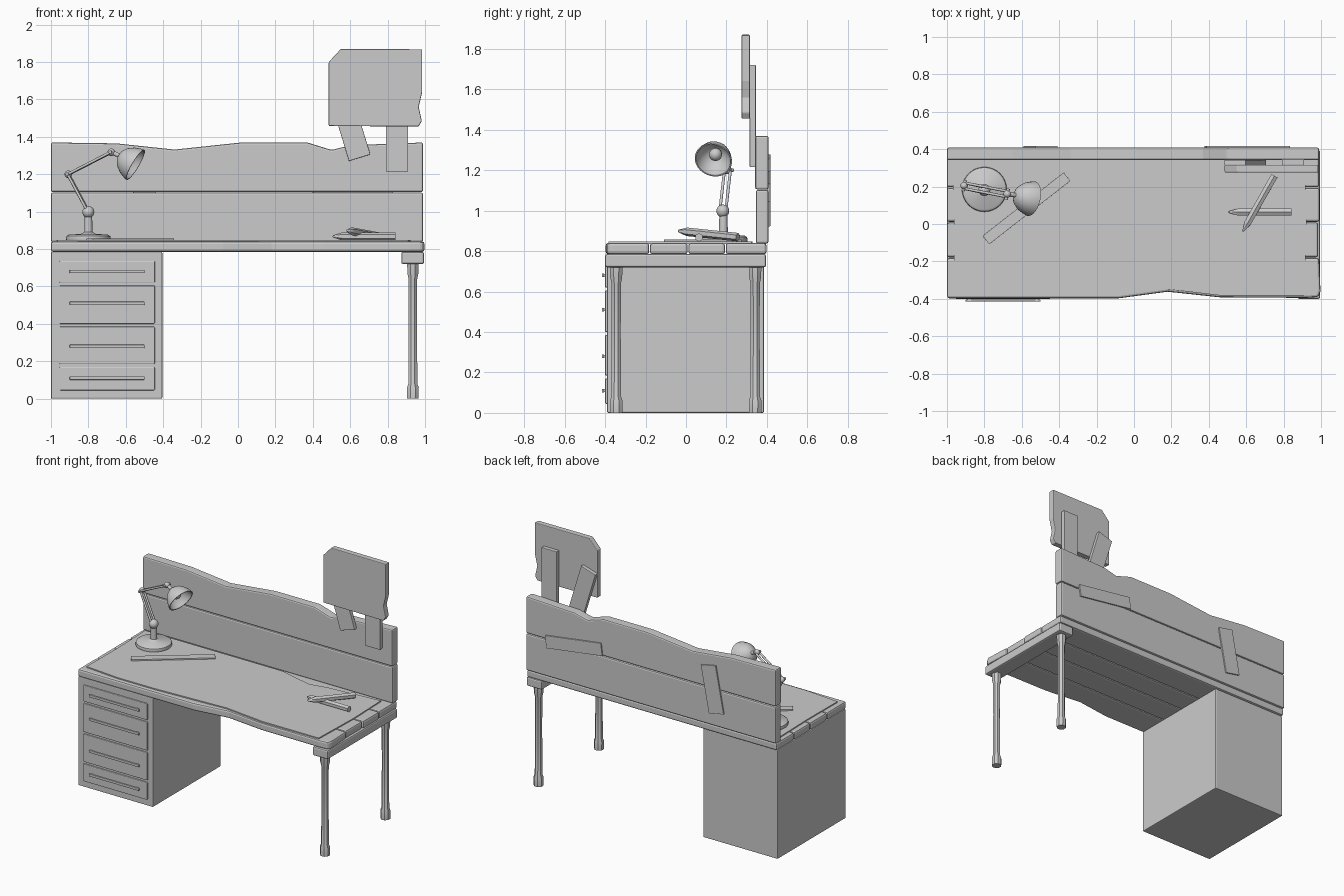
import bpy, bmesh
from math import radians, cos, sin, pi
from mathutils import Vector, Matrix

if "Cube" in bpy.data.objects:
    bpy.data.objects.remove(bpy.data.objects["Cube"])


def finish(name, bm, bevel=0.0, smooth=False):
    bmesh.ops.recalc_face_normals(bm, faces=bm.faces)
    me = bpy.data.meshes.new(name)
    bm.to_mesh(me)
    bm.free()
    ob = bpy.data.objects.new(name, me)
    bpy.context.collection.objects.link(ob)
    if bevel:
        m = ob.modifiers.new("bevel", "BEVEL")
        m.width, m.segments, m.limit_method = bevel, 2, 'ANGLE'
    if smooth:
        bpy.context.view_layer.objects.active = ob
        ob.select_set(True)
        bpy.ops.object.shade_smooth_by_angle(angle=radians(40))
        ob.select_set(False)
    return ob


def box(name, x, y, z, bevel=0.008, tilt=0, axis='Y'):
    """Box from min/max ranges, optionally turned about its centre."""
    bm = bmesh.new()
    c = Vector([(r[0] + r[1]) / 2 for r in (x, y, z)])
    s = [r[1] - r[0] for r in (x, y, z)]
    mat = Matrix.Translation(c) @ Matrix.Rotation(radians(tilt), 4, axis) @ Matrix.Diagonal((*s, 1))
    bmesh.ops.create_cube(bm, size=1, matrix=mat)
    return finish(name, bm, bevel)


def prism(name, pts, lo, hi, upright=False, bevel=0.008):
    """Outline extruded along z, or along y when upright."""
    bm = bmesh.new()
    place = (lambda a, b, h: (a, h, b)) if upright else (lambda a, b, h: (a, b, h))
    f = bm.faces.new([bm.verts.new(place(a, b, lo)) for a, b in pts])
    ext = bmesh.ops.extrude_face_region(bm, geom=[f])
    step = Vector(place(0, 0, hi - lo))
    bmesh.ops.translate(bm, vec=step, verts=[v for v in ext['geom'] if isinstance(v, bmesh.types.BMVert)])
    return finish(name, bm, bevel)


def lathe(name, profile, origin, direction=(0, 0, 1), sides=24, turn=0):
    """(radius, height) profile turned round an axis; zero radius makes a pole."""
    bm = bmesh.new()
    rot = Vector((0, 0, 1)).rotation_difference(Vector(direction).normalized()).to_matrix()
    o = Vector(origin)
    rings = []
    for r, h in profile:
        n = sides if r else 1
        rings.append([bm.verts.new(o + rot @ Vector((r * cos(2 * pi * i / sides + turn),
                      r * sin(2 * pi * i / sides + turn), h))) for i in range(n)])
    for a, b in zip(rings, rings[1:]):
        for i in range(sides):
            j = (i + 1) % sides
            if len(a) == 1:
                bm.faces.new((a[0], b[i], b[j]))
            elif len(b) == 1:
                bm.faces.new((a[i], a[j], b[0]))
            else:
                bm.faces.new((a[i], a[j], b[j], b[i]))
    return finish(name, bm, smooth=True)


def rod(name, a, b, r, sides=10):
    a, b = Vector(a), Vector(b)
    n = (b - a).length
    return lathe(name, [(0, 0), (r, 0), (r, n), (0, n)], a, b - a, sides)


def ball(name, c, r):
    return lathe(name, [(r * sin(pi * i / 10) if 0 < i < 10 else 0, -r * cos(pi * i / 10))
                        for i in range(11)], c, sides=16)


# Drawer cabinet
box("cabinet", (-1, -0.405), (-0.39, 0.385), (0, 0.785), 0.006)
for i, (lo, hi, h) in enumerate([(0.045, 0.17, 0.11), (0.185, 0.385, 0.28),
                                 (0.40, 0.605, 0.51), (0.62, 0.737, 0.68)]):
    box(f"drawer_{i}", (-0.955, -0.445), (-0.40, -0.38), (lo, hi), 0.005)
    box(f"handle_{i}", (-0.90, -0.50), (-0.415, -0.405), (h - 0.009, h + 0.009), 0.003)
    for x in (-0.88, -0.52):
        box(f"handle_post_{i}", (x - 0.01, x + 0.01), (-0.408, -0.395), (h - 0.007, h + 0.007), 0)

# Desktop planks, the front one worn along its edge
prism("front_plank", [(-1, -0.182), (-1, -0.397), (-0.08, -0.397), (0.18, -0.362), (0.46, -0.392),
                      (0.92, -0.395), (0.985, -0.39), (0.997, -0.36), (0.99, -0.182)], 0.785, 0.84, bevel=0.012)
for i, (a, b, x) in enumerate([(-0.178, 0.008, 0.985), (0.012, 0.193, 0.992), (0.197, 0.398, 0.99)]):
    box(f"plank_{i}", (-1, x), (a, b), (0.785, 0.84), 0.012)

# Torn desk mat
prism("desk_mat", [(-0.97, 0.33), (-0.962, 0), (-0.965, -0.345), (-0.7, -0.37), (-0.4, -0.37),
                   (0.15, -0.345), (0.46, -0.382), (0.91, -0.382), (0.922, 0), (0.912, 0.325),
                   (0.5, 0.29), (0.38, 0.265), (0.12, 0.33)], 0.836, 0.848, bevel=0)

# Right-hand support
box("leg_beam", (0.873, 0.995), (-0.40, 0.396), (0.72, 0.785), 0.01)
for side, y in (("front", -0.345), ("back", 0.342)):
    lathe(f"{side}_leg", [(0, 0), (0.033, 0), (0.034, 0.06), (0.026, 0.08), (0.024, 0.4),
                          (0.025, 0.64), (0.032, 0.67), (0.033, 0.722), (0, 0.722)],
          (0.935, y, 0), sides=8, turn=pi / 8)

# Back boards with a wavy top, and battens nailed behind
box("lower_back_board", (-1, 0.99), (0.345, 0.408), (0.838, 1.102), 0.01)
prism("upper_back_board", [(-1, 1.105), (0.99, 1.105), (0.99, 1.37), (0.6, 1.355), (0.5, 1.33),
                           (0.37, 1.37), (0.02, 1.37), (-0.34, 1.332), (-0.65, 1.365), (-1, 1.37)],
      0.342, 0.408, True, 0.01)
box("long_batten", (0.38, 0.83), (0.40, 0.417), (1.075, 1.165), 0.002, 8)
box("short_batten", (-0.56, -0.44), (0.40, 0.417), (0.93, 1.27), 0.002, 11)

# Sign and its posts
prism("sign_panel", [(0.485, 1.458), (0.965, 1.455), (0.983, 1.485), (0.966, 1.56), (0.985, 1.64),
                     (0.985, 1.868), (0.55, 1.87), (0.485, 1.80)], 0.275, 0.316, True, 0.005)
box("sign_post", (0.79, 0.91), (0.315, 0.345), (1.215, 1.72), 0.003)
box("tilted_sign_post", (0.535, 0.655), (0.315, 0.343), (1.28, 1.66), 0.003, -17)

# Desk lamp
lathe("lamp_base", [(0, 0), (0.118, 0), (0.12, 0.008), (0.117, 0.022), (0.105, 0.03), (0.04, 0.034),
                    (0.022, 0.045), (0.02, 0.14), (0, 0.14)], (-0.80, 0.185, 0.847), sides=32)
hip, elbow, wrist = Vector((-0.80, 0.182, 0.998)), Vector((-0.908, 0.205, 1.2)), Vector((-0.678, 0.16, 1.318))
for name, c, r in (("hip", hip, 0.032), ("elbow", elbow, 0.02), ("wrist", wrist, 0.02)):
    ball(f"lamp_{name}_joint", c, r)
off = Vector((0.2, 0.98, 0)) * 0.015
for s in (-1, 1):
    rod("lamp_lower_arm", hip + off * s, elbow + off * s, 0.0075)
    rod("lamp_upper_arm", elbow + off * s, wrist + off * s, 0.0075)
for name, c in (("hip", hip), ("elbow", elbow), ("wrist", wrist)):
    rod(f"lamp_{name}_pin", c - off * 2, c + off * 2, 0.009)
aim = Vector((0.84, -0.2, -0.5)).normalized()
rim = Vector((-0.548, 0.135, 1.25))
rod("lamp_neck", wrist, rim - aim * 0.09, 0.012)
outer = [(0, -0.105), (0.028, -0.1), (0.055, -0.082), (0.078, -0.05), (0.09, -0.018), (0.094, 0)]
inner = [(0.087, 0), (0.082, -0.018), (0.07, -0.048), (0.048, -0.074), (0.024, -0.09), (0, -0.094)]
lathe("lamp_shade", outer + inner, rim, aim, 28)
ball("lamp_bulb", rim - aim * 0.055, 0.032)

# Ruler and two pencils, one resting on the other
box("ruler", (-0.85, -0.30), (0.055, 0.112), (0.846, 0.857), 0.001, 38, 'Z')
for i, (tip, end) in enumerate([((0.505, 0.064, 0.868), (0.842, 0.064, 0.868)),
                                ((0.582, -0.04, 0.9), (0.75, 0.256, 0.869))]):
    n = (Vector(end) - Vector(tip)).length
    lathe(f"pencil_{i}", [(0, 0), (0.006, 0.004), (0.021, 0.05), (0.021, n), (0, n)],
          tip, Vector(end) - Vector(tip), 6)
